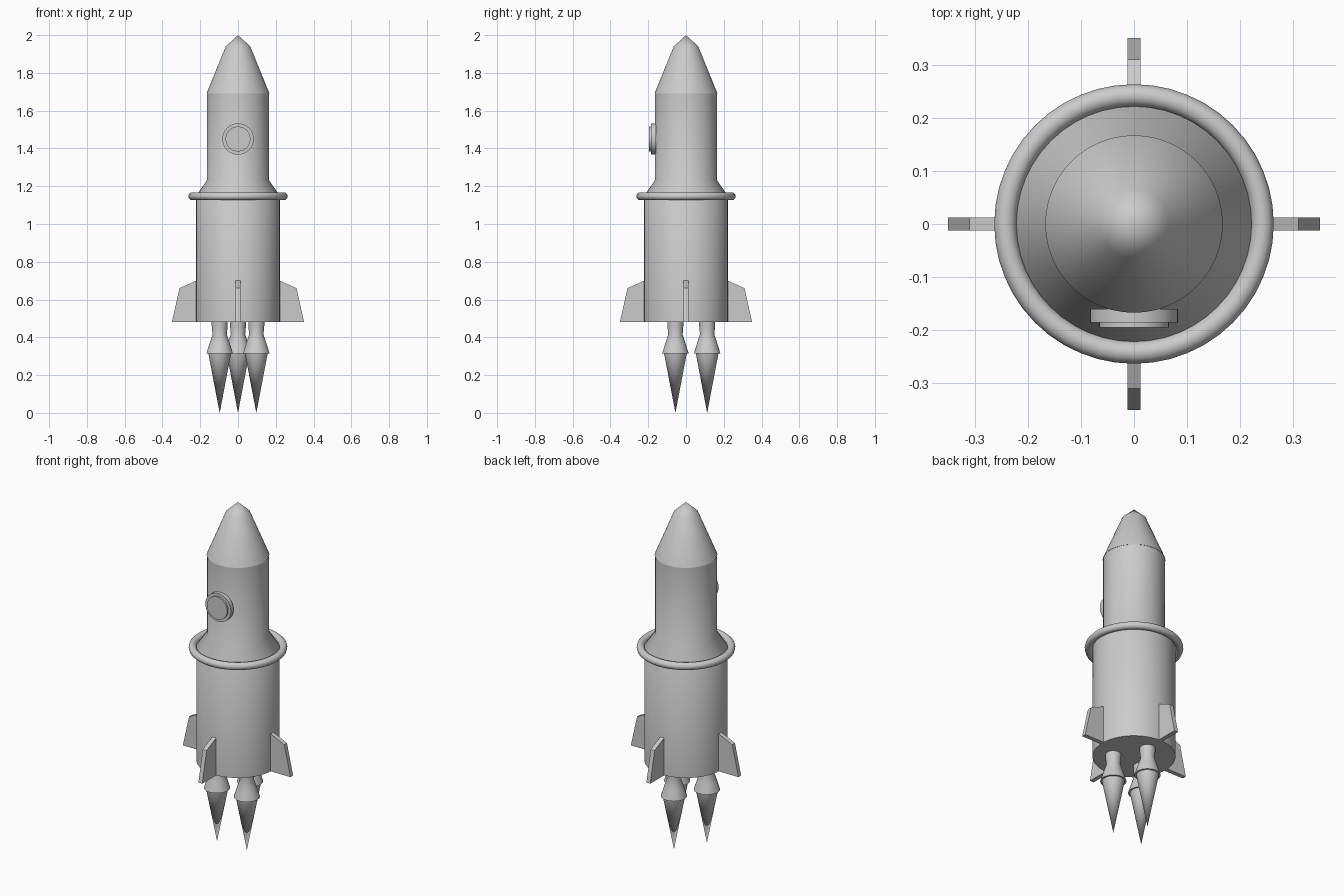
import bpy, bmesh, math
from mathutils import Matrix

if "Cube" in bpy.data.objects:
    bpy.data.objects.remove(bpy.data.objects["Cube"])

grey = bpy.data.materials.new("plain_grey")
grey.diffuse_color = (0.6, 0.6, 0.6, 1)
grey.use_nodes = True
grey.node_tree.nodes["Principled BSDF"].inputs["Base Color"].default_value = grey.diffuse_color


def finish(bm, name, angle=None):
    bmesh.ops.remove_doubles(bm, verts=bm.verts, dist=1e-5)
    bmesh.ops.recalc_face_normals(bm, faces=bm.faces)
    me = bpy.data.meshes.new(name)
    bm.to_mesh(me)
    bm.free()
    me.materials.append(grey)
    ob = bpy.data.objects.new(name, me)
    bpy.context.collection.objects.link(ob)
    if angle:
        bpy.ops.object.select_all(action='DESELECT')
        ob.select_set(True)
        bpy.context.view_layer.objects.active = ob
        bpy.ops.object.shade_smooth_by_angle(angle=math.radians(angle))
    return ob


def lathe(name, profile, steps, matrix=Matrix(), closed=False, angle=40):
    """Spin (radius, height) points around z, then place with matrix."""
    bm = bmesh.new()
    vs = [bm.verts.new((r, 0, z)) for r, z in profile]
    pairs = list(zip(vs, vs[1:] + vs[:1])) if closed else list(zip(vs, vs[1:]))
    edges = [bm.edges.new(p) for p in pairs]
    bmesh.ops.spin(bm, geom=vs + edges, cent=(0, 0, 0), axis=(0, 0, 1),
                   angle=2 * math.pi, steps=steps, use_merge=True)
    bm.transform(matrix)
    return finish(bm, name, angle)


# Hull with shoulder, and nose cone
lathe("hull", [(0, 0.48), (0.222, 0.48), (0.222, 1.147), (0.165, 1.232),
               (0.165, 1.69), (0, 1.69)], 48)
lathe("nose_cone", [(0, 1.69), (0.167, 1.69), (0.065, 1.94), (0, 2.0)], 48)

# Ring around the shoulder
ring = [(0.242 + 0.021 * math.cos(a), 1.147 + 0.021 * math.sin(a))
        for a in (i * math.pi / 6 for i in range(12))]
lathe("collar_ring", ring, 48, closed=True)

# Round window on the front
to_front = Matrix.Translation((0, 0, 1.45)) @ Matrix.Rotation(math.pi / 2, 4, 'X')
lathe("window_frame", [(0, 0.16), (0.083, 0.16), (0.083, 0.185), (0, 0.185)], 32, to_front)
lathe("window_pane", [(0, 0.17), (0.066, 0.17), (0.066, 0.195), (0, 0.195)], 32, to_front)

# Four fins
for i in range(4):
    bm = bmesh.new()
    outline = [(0.20, 0.48), (0.35, 0.48), (0.31, 0.66), (0.20, 0.71)]
    face = bm.faces.new([bm.verts.new((x, -0.0125, z)) for x, z in outline])
    ext = bmesh.ops.extrude_face_region(bm, geom=[face])
    bmesh.ops.translate(bm, vec=(0, 0.025, 0),
                        verts=[v for v in ext["geom"] if isinstance(v, bmesh.types.BMVert)])
    bm.transform(Matrix.Rotation(i * math.pi / 2, 4, 'Z'))
    finish(bm, f"fin_{i + 1}")

# Three engine nozzles with flames
for i in range(3):
    a = math.pi / 2 + i * 2 * math.pi / 3
    place = Matrix.Translation((0.112 * math.cos(a), 0.112 * math.sin(a), 0))
    lathe(f"nozzle_{i + 1}", [(0, 0.49), (0.043, 0.49), (0.042, 0.46), (0.038, 0.415),
                              (0.053, 0.37), (0.07, 0.315), (0, 0.315)], 32, place)
    lathe(f"flame_{i + 1}", [(0, 0.32), (0.061, 0.32), (0, 0)], 32, place)
